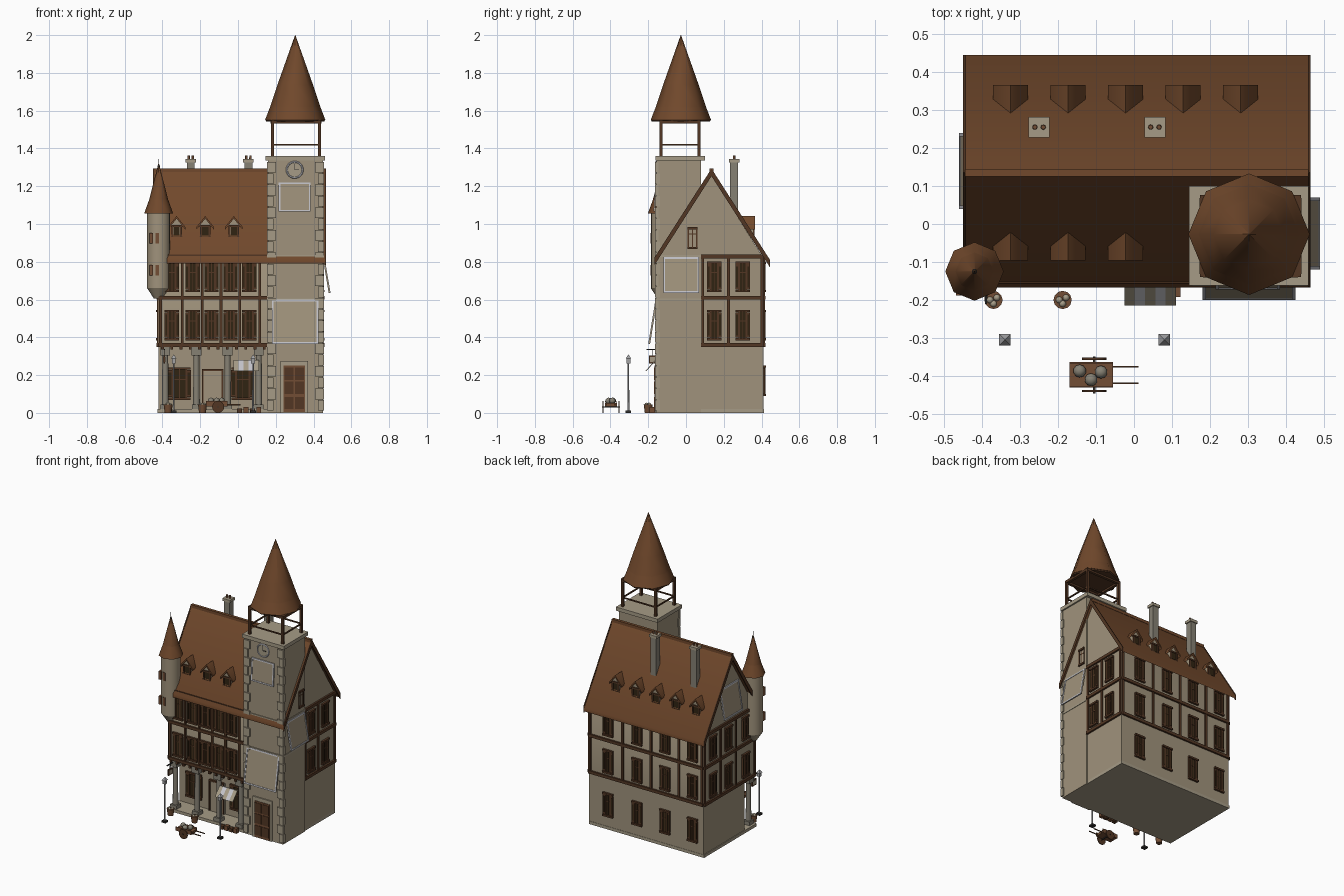
import bpy, bmesh, math
from mathutils import Matrix, Vector

if "Cube" in bpy.data.objects:
    bpy.data.objects.remove(bpy.data.objects["Cube"], do_unlink=True)

COLOURS = {
    "plaster": (.35, .29, .2), "stone": (.38, .33, .24), "roof_tile": (.165, .066, .025),
    "timber": (.085, .037, .017), "dark_glass": (.03, .017, .006), "pale_frame": (.56, .56, .6),
    "iron": (.03, .028, .026), "oak": (.17, .075, .035), "column_grey": (.24, .22, .175),
    "lamp_grey": (.36, .36, .37)}
MATS = {}
for label, rgb in COLOURS.items():
    m = bpy.data.materials.new(label)
    m.use_nodes = True
    m.diffuse_color = (*rgb, 1)
    bsdf = m.node_tree.nodes["Principled BSDF"]
    bsdf.inputs["Base Color"].default_value = (*rgb, 1)
    bsdf.inputs["Roughness"].default_value = .9
    MATS[label] = m

parts = {}


def mesh_of(name):
    return parts.setdefault(name, (bmesh.new(), []))


def paint(name, mat, verts):
    slots = parts[name][1]
    if mat not in slots:
        slots.append(mat)
    for f in {f for v in verts for f in v.link_faces}:
        f.material_index = slots.index(mat)


def box(name, mat, x0, x1, y0, y1, z0, z1):
    mid = Vector((x0 + x1, y0 + y1, z0 + z1)) / 2
    size = Matrix.Diagonal((abs(x1 - x0), abs(y1 - y0), abs(z1 - z0), 1))
    bm = mesh_of(name)[0]
    paint(name, mat, bmesh.ops.create_cube(bm, size=1, matrix=Matrix.Translation(mid) @ size)["verts"])


def cone(name, mat, x, y, z0, z1, r0, r1, n=8, turn=None):
    spin = turn or Matrix.Rotation(math.pi / n * 0, 4, "Z")
    place = Matrix.Translation((x, y, (z0 + z1) / 2)) @ spin
    bm = mesh_of(name)[0]
    paint(name, mat, bmesh.ops.create_cone(bm, cap_ends=True, segments=n, radius1=r0, radius2=r1,
                                           depth=z1 - z0, matrix=place)["verts"])


def ball(name, mat, x, y, z, r):
    bm = mesh_of(name)[0]
    paint(name, mat, bmesh.ops.create_icosphere(bm, subdivisions=2, radius=r,
                                                matrix=Matrix.Translation((x, y, z)))["verts"])


def loft(name, mat, ring_a, ring_b):
    bm = mesh_of(name)[0]
    a, b = ([bm.verts.new(p) for p in ring] for ring in (ring_a, ring_b))
    bm.faces.new(a)
    bm.faces.new(b[::-1])
    for i in range(len(a)):
        j = (i + 1) % len(a)
        bm.faces.new((a[j], a[i], b[i], b[j]))
    paint(name, mat, a + b)


def prism(name, mat, pts, axis, s, e):
    put = (lambda t, p: (t, *p)) if axis == "x" else (lambda t, p: (p[0], t, p[1]))
    loft(name, mat, [put(s, p) for p in pts], [put(e, p) for p in pts])


# Walls addressed by (along, outward, up)
SIDES = {"front": lambda u, d, z: (u, -.145 - d, z), "back": lambda u, d, z: (u, .41 + d, z),
         "right": lambda u, d, z: (.445 + d, u, z), "left": lambda u, d, z: (-.42 - d, u, z),
         "arcade": lambda u, d, z: (u, -.03 - d, z)}


def slab(name, mat, side, u0, u1, z0, z1, d0, d1, t=.006):
    f = SIDES[side]
    quad = ((u0, d0, z0), (u1, d0, z0), (u1, d1, z1), (u0, d1, z1))
    loft(name, mat, [f(*q) for q in quad], [f(u, d - t, z) for u, d, z in quad])


def plate(name, mat, side, u0, u1, z0, z1, d):
    slab(name, mat, side, u0, u1, z0, z1, d, d, d + .004)


def window(side, u, z, w=.036, h=.15, shutter=.02):
    a, b, lo, hi = u - w / 2, u + w / 2, z - h / 2, z + h / 2
    plate("window_glass", "dark_glass", side, a, b, lo, hi, .004)
    for s in (-1, 1):
        edge = u + s * w / 2
        plate("window_frames", "timber", side, edge - .004, edge + .004, lo, hi, .01)
        if shutter:
            plate("shutters", "timber", side, edge, edge + s * shutter, lo + .008, hi - .008, .008)
            plate("shutters", "dark_glass", side, edge + s * .007, edge + s * (shutter - .004),
                  lo + .02, hi - .02, .0095)
    out = w / 2 + shutter * .8 + .004
    for level in (lo, hi):
        plate("window_frames", "timber", side, u - out, u + out, level - .006, level + .006, .014)
    plate("window_frames", "timber", side, u - .002, u + .002, lo, hi, .007)
    plate("window_frames", "timber", side, a, b, z + .02, z + .025, .007)


# Main house
box("floor_slab", "stone", -.425, .445, -.155, .412, 0, .02)
box("ground_floor", "plaster", -.42, .445, -.03, .41, .015, .36)
prism("upper_house", "plaster", [(-.145, .355), (.41, .355), (.41, .82), (.135, 1.257), (-.145, .82)],
      "x", -.42, .445)


def chevron(drop, rise=0, front=-.167, back=.445):
    line = lambda y, k: (y, 1.287 - 1.56 * abs(y - .135) + k)
    return [line(y, rise) for y in (front, .135, back)] + [line(y, -drop) for y in (back, .135, front)]


prism("main_roof", "roof_tile", chevron(.025), "x", -.445, .46)
for x in (-.45, .458):
    prism("bargeboards", "timber", chevron(.034, .006), "x", x, x + .007)
box("ridge_cap", "roof_tile", -.445, .46, .125, .145, 1.275, 1.295)

# Timber framing
SPANS = {"front": (-.42, .16), "back": (-.42, .445), "right": (.08, .41), "left": (-.145, .41)}
POSTS = {"front": (-.41, -.295, -.19, -.09, .01, .115), "back": (-.41, -.235, -.025, .19, .435),
         "right": (.088, .225, .402), "left": (-.137, .065, .23, .402)}
OPENINGS = {"front": (-.35, -.24, -.14, -.04, .06), "back": (-.34, -.13, .08, .3),
            "right": (.15, .3), "left": (-.04, .147, .315)}
for side, (s, e) in SPANS.items():
    for z in (.36, .61, .828):
        plate("timber_beams", "timber", side, s, e, z - .01, z + .01, .012)
    for u in POSTS[side]:
        plate("timber_posts", "timber", side, u - .007, u + .007, .36, .83, .008)
    for u in OPENINGS[side]:
        for z in (.465, .72):
            window(side, u, z)
for u in OPENINGS["back"]:
    window("back", u, .17)
for i in range(12):
    u = -.4 + i * .049
    plate("jetty_corbels", "timber", "front", u - .007, u + .007, .335, .352, .016)

# Arcade
for i in range(4):
    x = -.385 + i * .165
    cone("arcade_columns", "column_grey", x, -.125, .02, .34, .018, .015, 12)
    box("arcade_columns", "column_grey", x - .024, x + .024, -.15, -.1, .015, .045)
    box("arcade_columns", "column_grey", x - .026, x + .026, -.15, -.1, .305, .355)
for u in (-.31, .025):
    window("arcade", u, .155, .07, .16, .026)
plate("shop_door", "stone", "arcade", -.19, -.075, .02, .23, .008)
plate("shop_door", "plaster", "arcade", -.18, -.085, .02, .22, .012)
for u in (-.187, -.083):
    plate("shop_door", "timber", "arcade", u - .004, u + .004, .02, .23, .014)
plate("shop_door", "timber", "arcade", -.19, -.08, .222, .232, .014)

# Striped awning
for i in range(5):
    u = -.025 + i * .027
    slab("awning", "pale_frame" if i % 2 else "stone", "front", u, u + .027, .222, .28, .07, .018)

# Clock tower
TX, TY = .303, -.027
box("tower", "plaster", .16, .45, -.155, .08, 0, 1.34)
for z in (.6, .83):
    box("tower_bands", "stone", .157, .453, -.16, .083, z - .006, z + .006)
box("tower_cap", "stone", .145, .46, -.162, .1, 1.335, 1.36)
for i in range(22):
    w = .048 if i % 2 else .033
    z = .012 + i * .06
    for x in (.154, .456 - w):
        box("quoins", "stone", x, x + w, -.163, -.122 - w / 2, z, z + .056)
for x in (.182, .432):
    for y in (-.132, .068):
        box("belfry_posts", "timber", x - .008, x + .008, y - .008, y + .008, 1.36, 1.55)
for z, t in ((1.42, .004), (1.54, .009)):
    for x in (.182, .432):
        box("belfry_rails", "timber", x - t, x + t, -.132, .068, z - t, z + t)
    for y in (-.132, .068):
        box("belfry_rails", "timber", .182, .432, y - t, y + t, z - t, z + t)
SPIRE = ((1.55, .16), (1.62, .133), (1.74, .093), (2, .001))
for (z0, r0), (z1, r1) in zip(SPIRE, SPIRE[1:]):
    cone("tower_spire", "roof_tile", TX, TY, z0, z1, r0, r1)
cone("spire_eave", "timber", TX, TY, 1.543, 1.551, .154, .158)

# Tower door and side window
plate("tower_door", "stone", "front", .225, .37, 0, .275, .018)
plate("tower_door", "oak", "front", .24, .355, .005, .25, .022)
for u in (.245, .301):
    for z in (.02, .1, .175):
        plate("tower_door", "timber", "front", u, u + .049, z, z + .065, .025)
window("right", .035, .925, .045, .105, 0)

# Clock
bpy.ops.mesh.primitive_torus_add(major_segments=24, minor_segments=6, major_radius=.042, minor_radius=.005,
                                 location=(.3, -.158, 1.287), rotation=(math.pi / 2, 0, 0))
ring = bpy.context.object
ring.name = "clock_ring"
ring.data.materials.append(MATS["pale_frame"])
cone("clock_face", "stone", .3, -.156, 1.284, 1.29, .04, .04, 24, Matrix.Rotation(math.pi / 2, 4, "X"))
plate("clock_hands", "iron", "front", .298, .302, 1.287, 1.32, .017)
plate("clock_hands", "iron", "front", .298, .322, 1.285, 1.289, .017)


# Framed leaning panels
def panel(side, u0, u1, z0, z1, d0, d1, rim=.009):
    lean = lambda z: d0 + (d1 - d0) * (z - z0) / (z1 - z0)
    slab("leaning_panels", "plaster", side, u0, u1, z0, z1, d0, d1)
    bars = ((u0, u0 + rim, z0, z1), (u1 - rim, u1, z0, z1), (u0, u1, z0, z0 + rim), (u0, u1, z1 - rim, z1))
    for a, b, lo, hi in bars:
        slab("panel_frames", "pale_frame", side, a, b, lo, hi, lean(lo) + .003, lean(hi) + .003, .01)


panel("front", .18, .425, .365, .6, .052, .014)
panel("front", .215, .385, 1.065, 1.22, .024, .014)
panel("right", -.12, .07, .635, .825, .042, .01)
panel("left", .04, .24, .88, 1.08, .038, .004)

# Corner turret
cone("turret", "plaster", -.42, -.125, .66, 1.06, .061, .061, 16)
cone("turret", "plaster", -.42, -.125, .605, .66, .025, .061, 16)
cone("turret_roof", "roof_tile", -.42, -.125, 1.055, 1.13, .077, .05)
cone("turret_roof", "roof_tile", -.42, -.125, 1.13, 1.315, .05, .003)
ball("turret_finial", "iron", -.42, -.125, 1.305, .007)
cone("turret_finial", "iron", -.42, -.125, 1.3, 1.345, .003, .001)
for x in (-.46, -.428):
    for z in (.755, .925):
        box("turret_slits", "oak", x - .009, x + .009, -.188, -.16, z - .028, z + .028)


# Dormers on both slopes
def dormer(x, flip):
    at = lambda y: .27 - y if flip else y
    prism("dormer_walls", "plaster", [(x - .028, .925), (x + .028, .925), (x + .028, .995), (x, 1.03),
                                      (x - .028, .995)], "y", at(-.085), at(.02))
    roof = [(x - .046, .985), (x, 1.042), (x + .046, .985)]
    prism("dormer_roofs", "roof_tile", roof + [(px, pz - .014) for px, pz in roof[::-1]], "y", at(-.096), at(.015))
    box("dormer_windows", "dark_glass", x - .016, x + .016, at(-.089), at(-.08), .94, .988)
    for s in (-1, 1):
        box("dormer_frames", "timber", x + s * .018, x + s * .028, at(-.092), at(-.08), .925, .99)
    for z in (.93, .99):
        box("dormer_frames", "timber", x - .03, x + .03, at(-.093), at(-.08), z - .005, z + .005)


for i in range(5):
    for flip in (False, True):
        if flip or i < 3:
            dormer(-.325 + i * .1515, flip)

# Chimneys
for x in (-.25, .055):
    box("chimneys", "column_grey", x - .021, x + .021, .234, .276, 1.02, 1.33)
    box("chimneys", "stone", x - .028, x + .028, .228, .282, 1.325, 1.343)
    for s in (-1, 1):
        cone("chimney_pots", "oak", x + s * .011, .255, 1.34, 1.362, .007, .006)

# Street lamps
for x in (-.34, .08):
    box("lamp_posts", "iron", x - .015, x + .015, -.32, -.29, 0, .012)
    cone("lamp_posts", "lamp_grey", x, -.305, .01, .265, .005, .004)
    box("lamp_heads", "lamp_grey", x - .01, x + .01, -.315, -.295, .262, .29)
    cone("lamp_heads", "lamp_grey", x, -.305, .288, .308, .021, .001, 4, Matrix.Rotation(math.pi / 4, 4, "Z"))

# Handcart with sacks
box("cart_body", "oak", -.17, -.055, -.43, -.365, .035, .052)
for y in (-.43, -.368):
    box("cart_body", "oak", -.17, -.055, y, y + .004, .035, .062)
for y in (-.419, -.376):
    box("cart_handles", "timber", -.06, .012, y - .002, y + .002, .04, .046)
for y in (-.44, -.355):
    cone("cart_wheels", "timber", -.105, y, .029, .035, .032, .032, 16, Matrix.Rotation(math.pi / 2, 4, "X"))
box("cart_wheels", "iron", -.108, -.102, -.446, -.349, .029, .035)
for x, y in ((-.143, -.387), (-.087, -.39), (-.113, -.41)):
    ball("sacks", "column_grey", x, y, .064, .017)

# Barrels and crates
for x in (-.37, -.188):
    cone("barrels", "oak", x, -.2, 0, .045, .018, .024, 12)
    for s, t in ((-1, 0), (1, .006), (0, -.01)):
        ball("barrel_goods", "stone", x + s * .009, -.2 + t, .045, .009)
for i in range(4):
    x = -.005 + i * .034
    box("crates", "oak" if i % 2 else "timber", x, x + .026, -.192, -.165, 0, .024 + .008 * (i % 2))

# Hanging sign
box("sign_bracket", "iron", -.393, -.387, -.21, -.145, .332, .338)
box("sign_bracket", "iron", -.392, -.388, -.178, -.174, .3, .335)
box("sign_board", "timber", -.394, -.386, -.197, -.153, .262, .304)
box("sign_board", "stone", -.396, -.384, -.19, -.16, .27, .296)

# Turn the collected parts into objects
for name, (bm, slots) in parts.items():
    bmesh.ops.recalc_face_normals(bm, faces=bm.faces)
    for f in bm.faces:
        f.smooth = True
    for e in bm.edges:
        e.smooth = len(e.link_faces) == 2 and e.calc_face_angle() < math.radians(46)
    me = bpy.data.meshes.new(name)
    bm.to_mesh(me)
    bm.free()
    for s in slots:
        me.materials.append(MATS[s])
    bpy.context.scene.collection.objects.link(bpy.data.objects.new(name, me))
